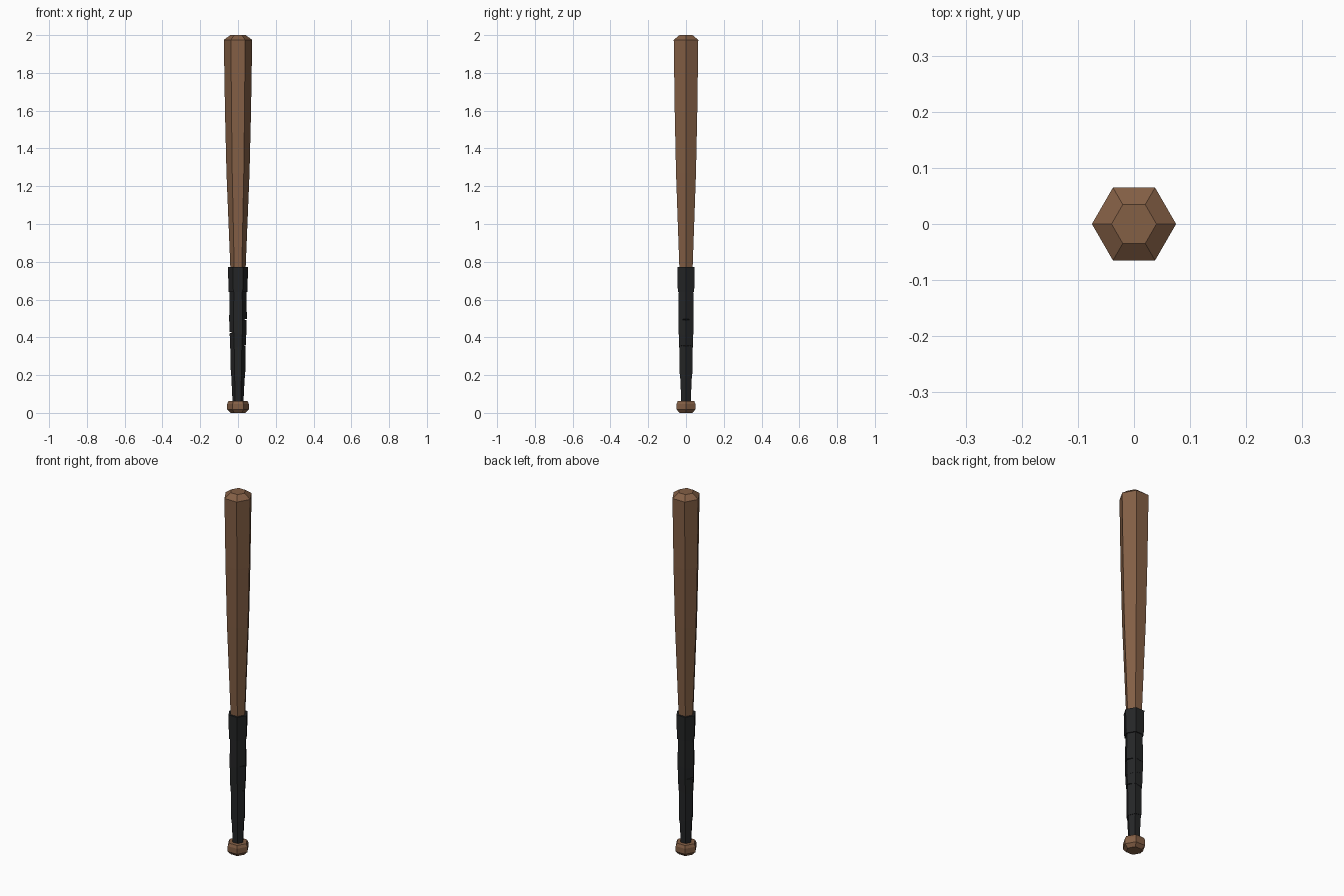
import bpy, bmesh
from math import cos, sin, pi

if "Cube" in bpy.data.objects:
    bpy.data.objects.remove(bpy.data.objects["Cube"])

SIDES = 6


def material(name, color):
    m = bpy.data.materials.new(name)
    m.diffuse_color = (*color, 1)
    m.use_nodes = True
    m.node_tree.nodes["Principled BSDF"].inputs["Base Color"].default_value = m.diffuse_color
    return m


def lathe(name, profile, mat, caps=True, tilt=0.0):
    """Six-sided turned part from (radius, z) points; tilt slants it along x."""
    bm = bmesh.new()
    rings = []
    for r, z in profile:
        ring = []
        for i in range(SIDES):
            a = 2 * pi * i / SIDES
            x = r * cos(a)
            ring.append(bm.verts.new((x, r * sin(a), z + tilt * x)))
        rings.append(ring)
    for lo, hi in zip(rings, rings[1:]):
        for i in range(SIDES):
            j = (i + 1) % SIDES
            bm.faces.new((lo[i], lo[j], hi[j], hi[i]))
    if caps:
        bm.faces.new(rings[0][::-1])
        bm.faces.new(rings[-1])
    me = bpy.data.meshes.new(name)
    bm.to_mesh(me)
    bm.free()
    me.materials.append(mat)
    ob = bpy.data.objects.new(name, me)
    bpy.context.collection.objects.link(ob)
    return ob


wood = material("wood", (0.23, 0.115, 0.06))
tape = material("tape", (0.018, 0.019, 0.02))

# Wooden body: knob, slim handle, barrel and bevelled tip
lathe("bat_body", [
    (0.040, 0.0), (0.057, 0.018), (0.057, 0.048), (0.050, 0.063), (0.026, 0.064),
    (0.027, 0.12), (0.034, 0.45), (0.041, 0.78), (0.061, 1.27), (0.069, 1.6),
    (0.075, 1.975), (0.040, 2.0)], wood)

# Grip tape: overlapping wraps (bottom z, top z, bottom radius, top radius, slant)
wraps = [
    (0.062, 0.20, 0.029, 0.036, 0.0),
    (0.19, 0.36, 0.038, 0.040, -0.15),
    (0.35, 0.43, 0.042, 0.044, 0.2),
    (0.42, 0.50, 0.045, 0.046, -0.2),
    (0.49, 0.65, 0.047, 0.044, 0.15),
    (0.64, 0.773, 0.050, 0.053, 0.0),
]
for n, (z0, z1, r0, r1, tilt) in enumerate(wraps, 1):
    lathe(f"grip_wrap_{n}", [(r0 - 0.014, z0), (r0, z0), (r1, z1), (r1 - 0.014, z1)],
          tape, caps=False, tilt=tilt)
